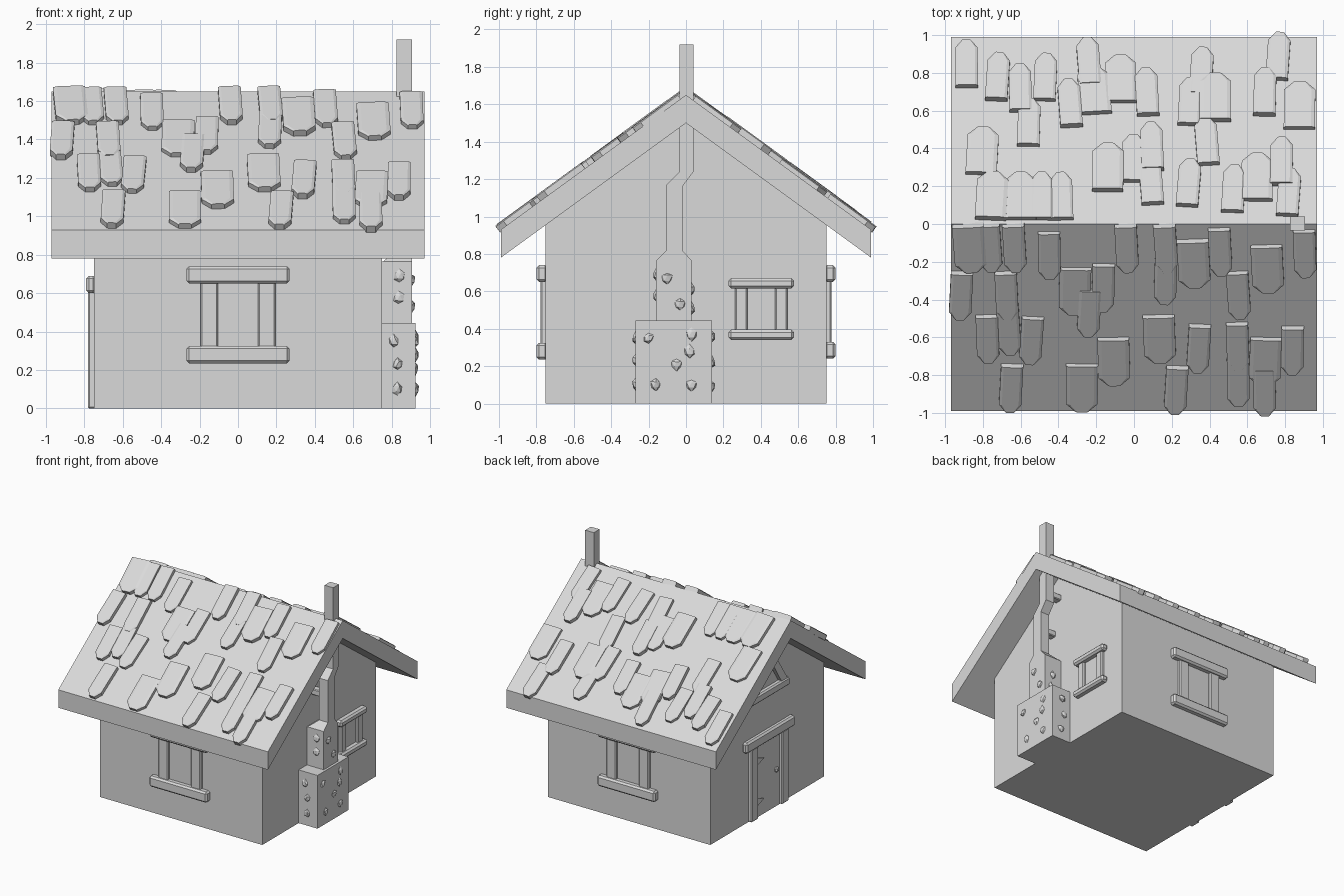
import bpy, bmesh, math, random
from mathutils import Vector, Matrix

if "Cube" in bpy.data.objects:
    bpy.data.objects.remove(bpy.data.objects["Cube"])

random.seed(4)
mat = bpy.data.materials.new("plain grey")
mat.diffuse_color = (0.7, 0.7, 0.7, 1)
mat.use_nodes = True
mat.node_tree.nodes["Principled BSDF"].inputs["Base Color"].default_value = mat.diffuse_color


def finish(name, bm, bevel=0.0):
    bmesh.ops.recalc_face_normals(bm, faces=bm.faces)
    me = bpy.data.meshes.new(name)
    bm.to_mesh(me)
    bm.free()
    me.materials.append(mat)
    ob = bpy.data.objects.new(name, me)
    bpy.context.collection.objects.link(ob)
    if bevel:
        m = ob.modifiers.new("bevel", 'BEVEL')
        m.width, m.segments = bevel, 1
    return ob


def loft(name, a, b, bevel=0.0):
    """Solid between two matching outlines."""
    bm = bmesh.new()
    va, vb = [bm.verts.new(p) for p in a], [bm.verts.new(p) for p in b]
    bm.faces.new(va)
    bm.faces.new(vb)
    n = len(va)
    for i in range(n):
        j = (i + 1) % n
        bm.faces.new((va[i], va[j], vb[j], vb[i]))
    return finish(name, bm, bevel)


def prism(name, pts, x0, x1, bevel=0.0):
    """Outline in (y, z) extruded along x."""
    return loft(name, [(x0, y, z) for y, z in pts], [(x1, y, z) for y, z in pts], bevel)


def rect(u0, u1, z0, z1):
    return [(u0, z0), (u1, z0), (u1, z1), (u0, z1)]


# walls and roof
prism("house_walls", [(-.75, 0), (.75, 0), (.75, .955), (0, 1.5), (-.75, .955)], -.75, .75)
prism("roof", [(-.99, .78), (0, 1.5), (.99, .78), (.99, .93), (0, 1.65), (-.99, .93)], -.97, .97)

# roof shingles: (x, distance of the uphill edge from the ridge)
narrow_front = [(-.77, .0), (-.64, .0), (-.45, .04), (-.91, .25), (-.68, .25), (-.78, .48),
                (-.67, .44), (-.535, .49), (-.645, .74), (-.045, .0), (-.16, .21), (-.23, .34),
                (.16, .0), (.17, .17), (.45, .02), (.545, .25), (.35, .53), (.545, .52),
                (.84, .54), (.23, .75), (.55, .71), (.69, .76), (.9, .03)]
wide_front = [(-.88, .0), (-.31, .23), (-.275, .74), (-.11, .60), (.31, .08), (.70, .11),
              (.13, .48), (.70, .60)]
narrow_back = [(-.885, .72), (-.73, .65), (-.475, .65), (-.6, .59), (-.56, .41), (-.49, .02),
               (-.38, .02), (-.33, .51), (-.23, .73), (-.01, .22), (.1, .28), (.1, .10),
               (.075, .57), (.29, .52), (.35, .68), (.395, .31), (.28, .09), (.52, .06),
               (.69, .57), (.755, .76), (.78, .2), (.81, .04)]
wide_back = [(-.81, .26), (-.76, .02), (-.6, .02), (-.2, .58), (-.07, .64), (-.14, .17),
             (.43, .54), (.65, .12), (.875, .50)]
slope = math.atan2(.72, .99)


def shingles(name, spots, w, side):
    bm = bmesh.new()
    for x, d in spots:
        h, ln = w / 2, .24 / math.cos(slope)
        pts = [(-h, 0), (h, 0), (h, ln - .05), (h * .4, ln), (-h * .4, ln), (-h, ln - .05)]
        t = random.uniform(.028, .038)
        turn = Matrix.Rotation(random.uniform(-.07, .07), 3, 'Z')
        layers = []
        for z, s in ((-.01, 1), (t - .006, 1), (t, .75)):
            ring = []
            for u, v in pts:
                p = turn @ Vector((u * s, v, z))
                y = d + p.y * math.cos(slope) + p.z * math.sin(slope)
                zz = 1.65 - d * math.tan(slope) - p.y * math.sin(slope) + p.z * math.cos(slope)
                ring.append(bm.verts.new((x + p.x, side * y, zz)))
            layers.append(ring)
        bm.faces.new(layers[0])
        bm.faces.new(layers[2])
        for a, b in zip(layers, layers[1:]):
            for i in range(6):
                j = (i + 1) % 6
                bm.faces.new((a[i], a[j], b[j], b[i]))
    finish(name, bm)


shingles("front_narrow_shingles", narrow_front, .118, -1)
shingles("front_wide_shingles", wide_front, .168, -1)
shingles("back_narrow_shingles", narrow_back, .118, 1)
shingles("back_wide_shingles", wide_back, .165, 1)


# windows: built on the +x wall, then turned about z
def window(name, angle, c, half, z0, z1, beam, post, off):
    parts = []
    for n, z in (("sill", z0), ("lintel", z1 - beam)):
        parts.append(prism(f"{name}_{n}", rect(c - half, c + half, z, z + beam), .74, .80, .014))
    for n, s in (("left", -1), ("right", 1)):
        y = c + s * off
        parts.append(prism(f"{name}_{n}_post", rect(y - post / 2, y + post / 2, z0 + beam / 2, z1 - beam / 2),
                           .74, .777, .008))
    parts.append(prism(f"{name}_pane", rect(c - off, c + off, z0 + .02, z1 - .02), .745, .754))
    for o in parts:
        o.rotation_euler.z = angle


window("front_window", -math.pi / 2, 0, .268, .235, .74, .09, .09, .15)
window("back_window", math.pi / 2, 0, .268, .24, .74, .09, .09, .15)
window("side_window", 0, .402, .175, .34, .67, .055, .065, .107)

# door with frame, hinges and handle on the -x wall
prism("door_panel", rect(-.17, .17, 0, .61), -.758, -.745)
prism("door_lintel", rect(-.32, .32, .60, .69), -.79, -.74, .014)
for s, n in ((-1, "front"), (1, "back")):
    prism(f"door_{n}_post", rect(s * .2 - .045, s * .2 + .045, 0, .61), -.782, -.74, .008)
for n, z in (("lower", .13), ("upper", .47)):
    prism(f"{n}_hinge", [(.155, z - .035), (.155, z + .035), (.06, z)], -.765, -.75)
prism("door_handle", rect(-.125, -.085, .29, .33), -.78, -.75, .01)

# triangular attic window frame above the door
prism("attic_sill", rect(-.25, .25, .97, 1.04), -.79, -.74, .012)
for s, n in ((-1, "front"), (1, "back")):
    prism(f"attic_{n}_rafter", [(s * .23, 1.03), (s * .15, 1.03), (0, 1.27), (0, 1.38)], -.782, -.74)

# chimney: stone base, upper block, tapered shoulder and bent flue
prism("chimney_base", rect(-.27, .14, 0, .445), .72, .925)
prism("chimney_block", rect(-.16, .03, .44, .765), .73, .905)
loft("chimney_shoulder",
     [(.755, -.16, .765), (.905, -.16, .765), (.905, .03, .765), (.755, .03, .765)],
     [(.825, -.105, .82), (.905, -.105, .82), (.905, -.02, .82), (.825, -.02, .82)])
prism("chimney_flue", [(-.105, .80), (-.02, .80), (-.02, 1.16), (.04, 1.24), (.04, 1.92),
                       (-.035, 1.92), (-.035, 1.24), (-.105, 1.17)], .825, .905)
for n, y, z in (("lower", -.062, 1.03), ("upper", .002, 1.32)):
    prism(f"flue_{n}_bracket", rect(y - .03, y + .03, z - .025, z + .025), .74, .83, .006)

# stones set in the chimney
spots = [(.925, y, z) for y, z in ((-.2, .35), (.02, .28), (.03, .37), (-.05, .21), (-.16, .1), (.03, .1))]
spots += [(.905, -.1, .67), (.905, -.03, .53)]
spots += [(x, -.27, z) for x, z in ((.81, .35), (.83, .23), (.83, .1))]
spots += [(x, .14, z) for x, z in ((.83, .36), (.81, .22), (.84, .09))]
spots += [(.84, -.16, .69), (.835, -.16, .575), (.83, .03, .61), (.845, .03, .51)]
bm = bmesh.new()
for p in spots:
    flat_x = p[0] > .9
    size = (.018, .03, .034) if flat_x else (.03, .018, .034)
    new = bmesh.ops.create_icosphere(bm, subdivisions=1, radius=1)["verts"]
    for v in new:
        k = random.uniform(.75, 1.15)
        v.co = Vector([p[i] + v.co[i] * size[i] * k for i in range(3)])
finish("chimney_stones", bm)
